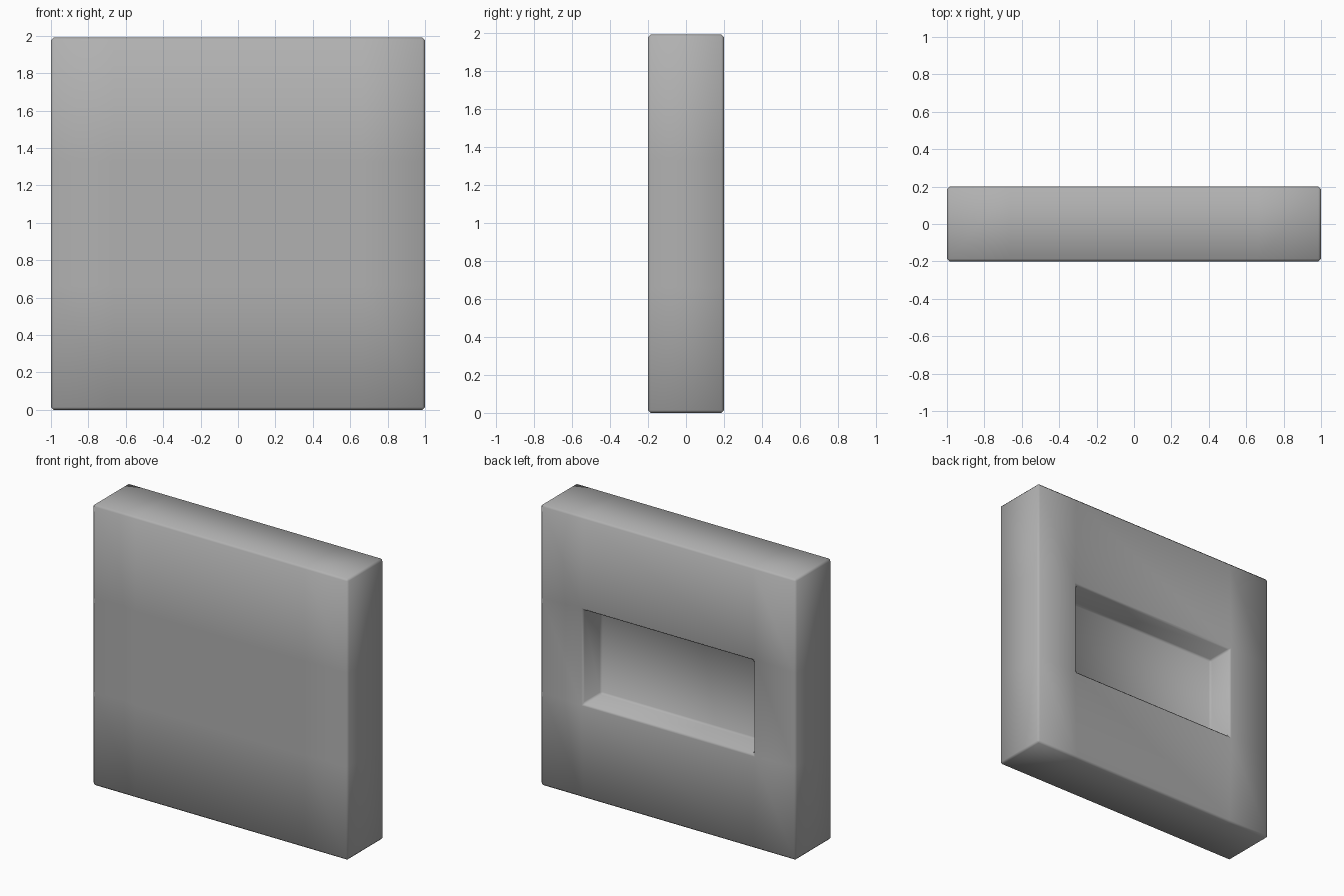
import bpy, bmesh
from mathutils import Matrix, Vector

if "Cube" in bpy.data.objects:
    bpy.data.objects.remove(bpy.data.objects["Cube"])

W, D, H = 2.0, 0.4, 1.99          # overall size
HX, Z0, Z1 = 0.665, 0.664, 1.327  # recess opening
DEPTH = 0.2                       # recess depth

bm = bmesh.new()

# solid slab
bmesh.ops.create_cube(bm, size=1, matrix=Matrix.Translation((0, 0, H / 2)) @ Matrix.Diagonal((W, D, H, 1)))

# loop cuts that frame the recess
for co, no in (((-HX, 0, 0), (1, 0, 0)), ((HX, 0, 0), (1, 0, 0)),
               ((0, 0, Z0), (0, 0, 1)), ((0, 0, Z1), (0, 0, 1))):
    bmesh.ops.bisect_plane(bm, geom=bm.verts[:] + bm.edges[:] + bm.faces[:],
                           plane_co=co, plane_no=no)

# push the middle back panel inwards
bm.normal_update()
target = Vector((0, D / 2, (Z0 + Z1) / 2))
panel = min(bm.faces, key=lambda f: (f.calc_center_median() - target).length)
bmesh.ops.inset_individual(bm, faces=[panel], thickness=0, depth=-DEPTH)
bmesh.ops.recalc_face_normals(bm, faces=bm.faces[:])

# narrow chamfer on every sharp edge, recess included
sharp = [e for e in bm.edges if e.calc_face_angle(0) > 0.5]
bmesh.ops.bevel(bm, geom=sharp, offset=0.014, segments=1, affect='EDGES', profile=0.5)

for f in bm.faces:
    f.smooth = True

mesh = bpy.data.meshes.new("recessed_panel")
bm.to_mesh(mesh)
bm.free()

# darker grey
mat = bpy.data.materials.new("dark_grey")
mat.diffuse_color = (0.44, 0.44, 0.44, 1)
mat.use_nodes = True
mat.node_tree.nodes["Principled BSDF"].inputs["Base Color"].default_value = mat.diffuse_color
mesh.materials.append(mat)
bpy.context.collection.objects.link(bpy.data.objects.new("recessed_panel", mesh))
